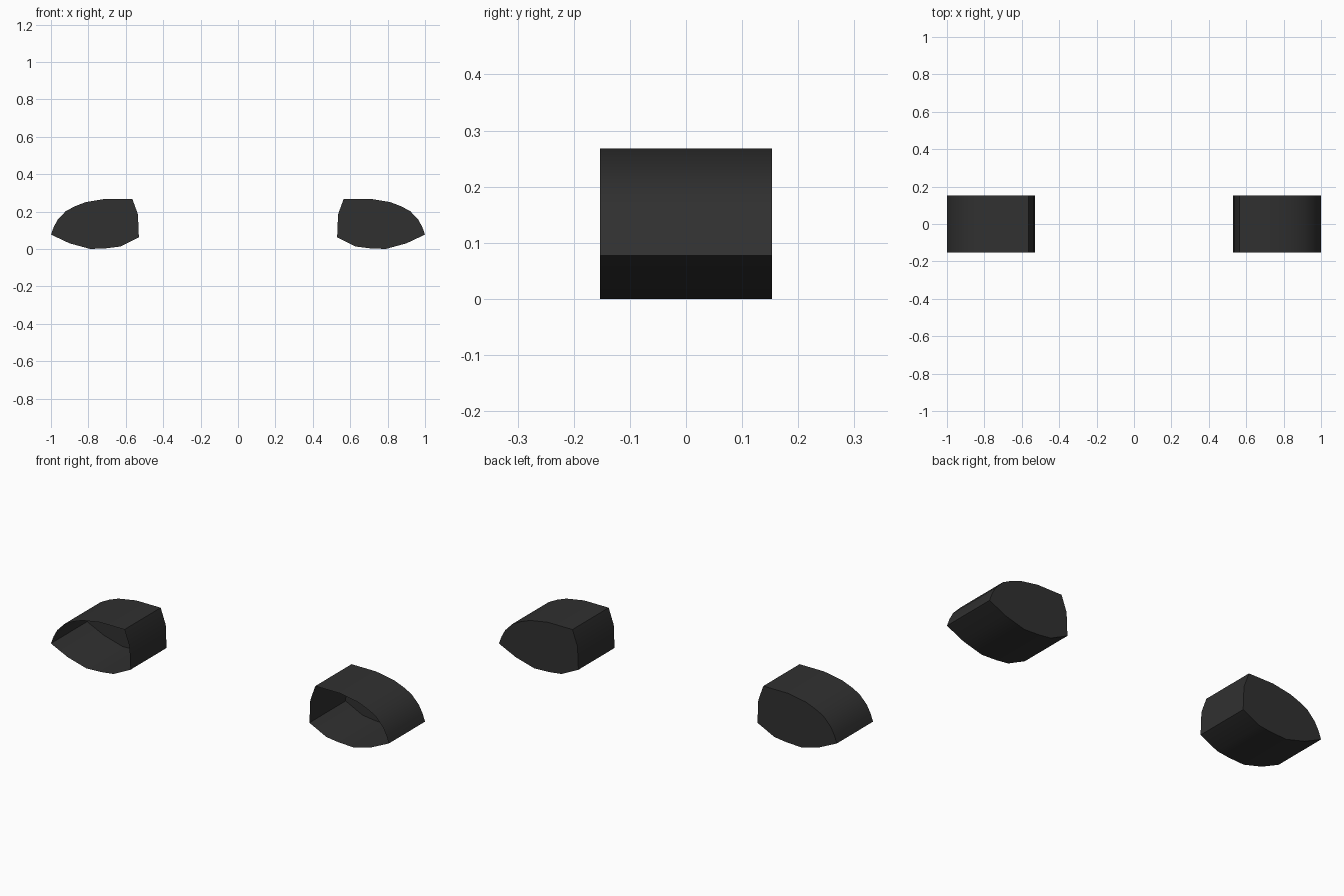
import bpy, bmesh, math

if "Cube" in bpy.data.objects:
    bpy.data.objects.remove(bpy.data.objects["Cube"])

black = bpy.data.materials.new("soft black")
black.diffuse_color = (0.03, 0.03, 0.03, 1)
black.use_nodes = True
black.node_tree.nodes["Principled BSDF"].inputs["Base Color"].default_value = black.diffuse_color

# Housing outline in x, z (right-hand side), counter-clockwise seen from the front
PROFILE = [(0.53, 0.062), (0.63, 0.013), (0.70, 0.004), (0.79, 0.0), (0.90, 0.03),
           (1.0, 0.077), (0.985, 0.118), (0.963, 0.158), (0.92, 0.203), (0.87, 0.229),
           (0.815, 0.25), (0.71, 0.268), (0.565, 0.268), (0.535, 0.185)]
HALF_DEPTH = 0.153


def housing(name, side):
    """Thin-walled cup: closed at the back, open at the front."""
    bm = bmesh.new()
    back = bm.faces.new([bm.verts.new((side * x, HALF_DEPTH, z)) for x, z in PROFILE])
    rim = bmesh.ops.extrude_edge_only(bm, edges=list(back.edges))
    verts = [g for g in rim["geom"] if isinstance(g, bmesh.types.BMVert)]
    bmesh.ops.translate(bm, verts=verts, vec=(0, -2 * HALF_DEPTH, 0))
    bmesh.ops.recalc_face_normals(bm, faces=bm.faces)
    bm.normal_update()
    if back.normal.y < 0:
        bmesh.ops.reverse_faces(bm, faces=bm.faces)
    mesh = bpy.data.meshes.new(name)
    bm.to_mesh(mesh)
    bm.free()
    mesh.materials.append(black)
    obj = bpy.data.objects.new(name, mesh)
    bpy.context.collection.objects.link(obj)
    bpy.context.view_layer.objects.active = obj
    obj.select_set(True)
    bpy.ops.object.shade_smooth_by_angle(angle=math.radians(30))
    obj.select_set(False)


# Mirrored pair
housing("right_housing", 1)
housing("left_housing", -1)
